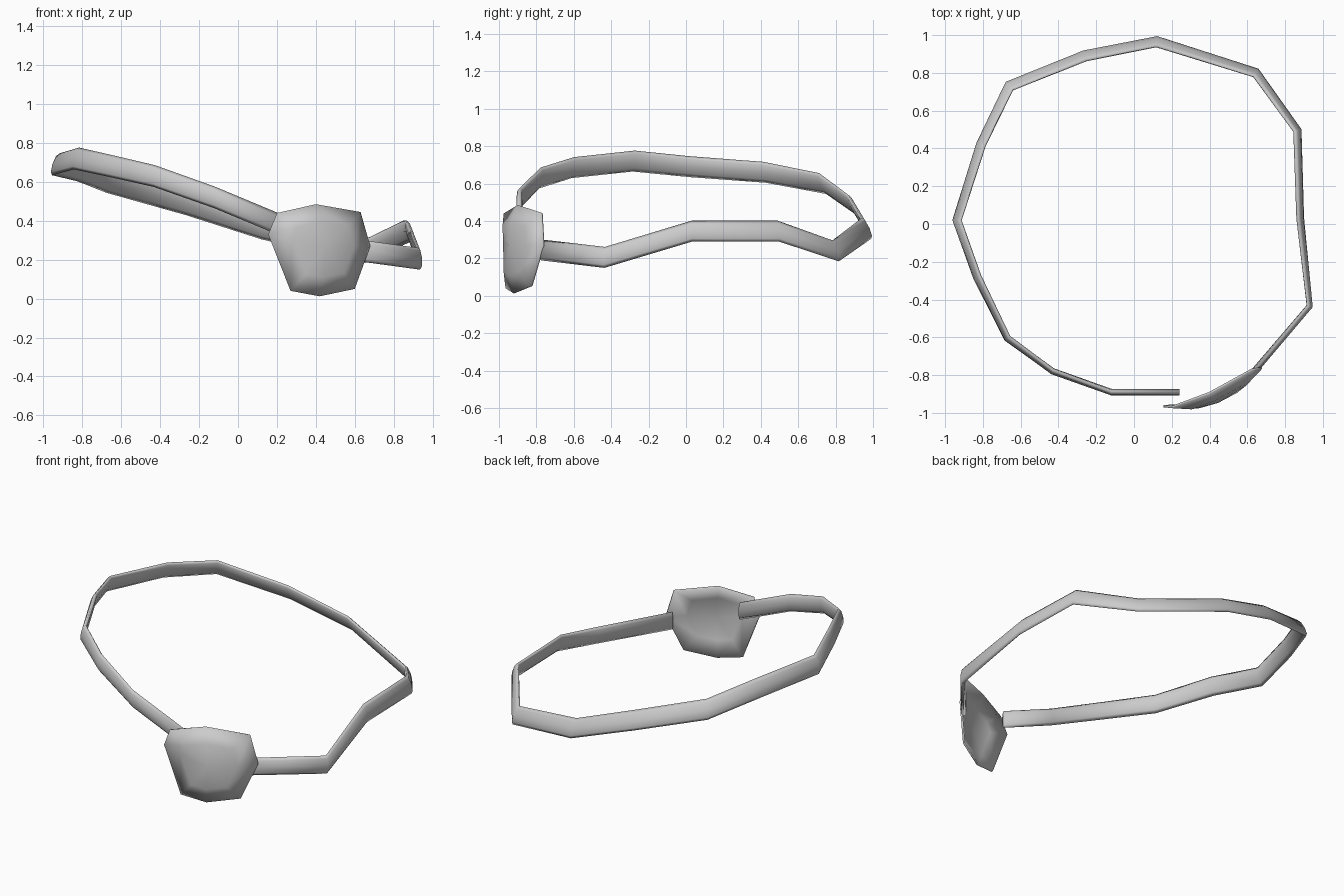
import bpy, bmesh, math
from mathutils import Vector

if "Cube" in bpy.data.objects:
    bpy.data.objects.remove(bpy.data.objects["Cube"])

grey = bpy.data.materials.new("soft grey")
grey.diffuse_color = (0.6, 0.6, 0.6, 1)
grey.use_nodes = True
grey.node_tree.nodes["Principled BSDF"].inputs["Base Color"].default_value = grey.diffuse_color


def finish(name, bm):
    bmesh.ops.recalc_face_normals(bm, faces=bm.faces)
    me = bpy.data.meshes.new(name)
    bm.to_mesh(me)
    bm.free()
    me.materials.append(grey)
    ob = bpy.data.objects.new(name, me)
    bpy.context.collection.objects.link(ob)
    for p in me.polygons:
        p.use_smooth = True
    return ob


# Strap: centre line x, y, z and outward lean of the lower edge
path = [
    (0.24, -0.89, 0.37, 0.0), (-0.12, -0.89, 0.52, 0.0),
    (-0.43, -0.78, 0.63, 0.005), (-0.67, -0.605, 0.685, 0.01),
    (-0.83, -0.28, 0.72, 0.015), (-0.937, 0.02, 0.69, 0.018),
    (-0.81, 0.42, 0.66, 0.02), (-0.66, 0.73, 0.60, 0.025),
    (-0.26, 0.89, 0.485, 0.025), (0.12, 0.965, 0.36, 0.025),
    (0.645, 0.80, 0.24, 0.02), (0.865, 0.495, 0.345, 0.015),
    (0.88, 0.03, 0.345, 0.012), (0.93, -0.435, 0.205, 0.005),
    (0.64, -0.775, 0.245, 0.0)]
SIDES, THICK, HALF = 8, 0.017, 0.056
pts = [Vector(p[:3]) for p in path]
bm = bmesh.new()
rings = []
for i, c in enumerate(pts):
    d = (pts[min(i + 1, len(pts) - 1)] - pts[max(i - 1, 0)])
    out = Vector((-d.y, d.x, 0)).normalized()
    if out.dot(Vector((c.x, c.y, 0))) < 0:
        out = -out
    ring = []
    for k in range(SIDES):
        a = math.tau * k / SIDES
        h = math.sin(a)
        off = out * (THICK * math.cos(a) - path[i][3] * h)
        ring.append(bm.verts.new(c + off + Vector((0, 0, HALF * h))))
    rings.append(ring)
for r, s in zip(rings, rings[1:]):
    for k in range(SIDES):
        n = (k + 1) % SIDES
        bm.faces.new((r[k], r[n], s[n], s[k]))
bm.faces.new(rings[0])
bm.faces.new(rings[-1])
finish("strap", bm)

# Patch: domed shell over an eight-sided rim
rim = [Vector(p) for p in [
    (0.20, -0.975, 0.44), (0.40, -0.90, 0.485), (0.63, -0.775, 0.445),
    (0.68, -0.765, 0.27), (0.60, -0.83, 0.05), (0.42, -0.92, 0.012),
    (0.27, -0.965, 0.04), (0.155, -0.97, 0.33)]]
centre = sum(rim, Vector()) / len(rim)
bulge = Vector((0.4, -0.92, 0)).normalized()
bm = bmesh.new()
outer = [bm.verts.new(p) for p in rim]
inner = [bm.verts.new(centre.lerp(p, 0.6) + bulge * 0.045) for p in rim]
tip = bm.verts.new(centre + bulge * 0.065)
for k in range(8):
    n = (k + 1) % 8
    bm.faces.new((outer[k], outer[n], inner[n], inner[k]))
    bm.faces.new((inner[k], inner[n], tip))
patch = finish("eye_patch", bm)
mod = patch.modifiers.new("thickness", 'SOLIDIFY')
mod.thickness = 0.012
mod.offset = -1 if patch.data.polygons[0].normal.y < 0 else 1
